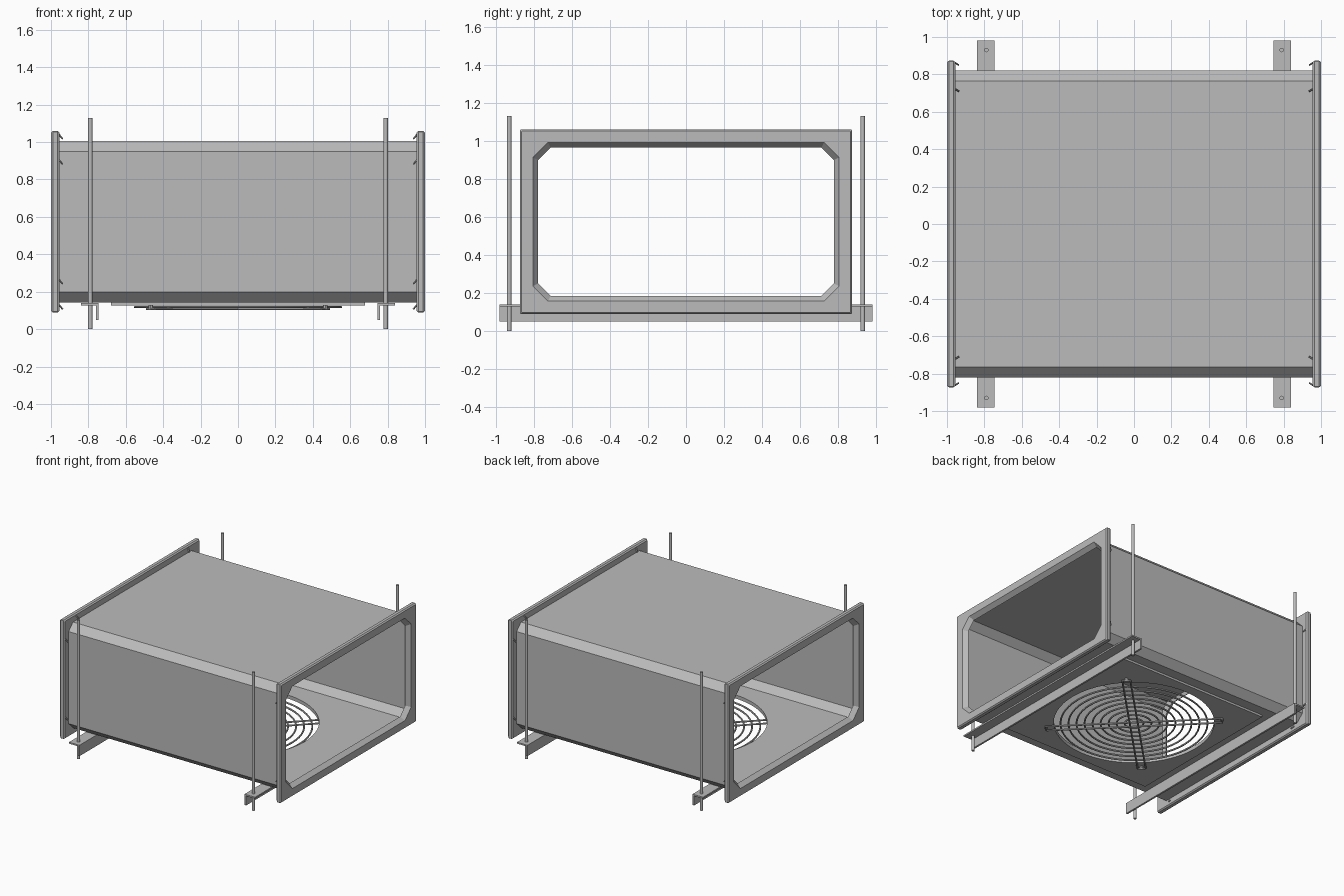
import bpy, bmesh, math
from mathutils import Matrix, Vector

cube = bpy.data.objects.get("Cube")
if cube:
    bpy.data.objects.remove(cube, do_unlink=True)

steel = bpy.data.materials.new("galvanised_grey")
steel.use_nodes = True
GREY = (0.5, 0.5, 0.5, 1)
steel.diffuse_color = GREY
steel.node_tree.nodes["Principled BSDF"].inputs["Base Color"].default_value = GREY
MID_Z = 0.574


def finish(name, bm, smooth=False):
    bmesh.ops.recalc_face_normals(bm, faces=bm.faces[:])
    mesh = bpy.data.meshes.new(name)
    bm.to_mesh(mesh)
    bm.free()
    mesh.materials.append(steel)
    ob = bpy.data.objects.new(name, mesh)
    bpy.context.collection.objects.link(ob)
    bpy.ops.object.select_all(action="DESELECT")
    ob.select_set(True)
    bpy.context.view_layer.objects.active = ob
    if smooth:
        bpy.ops.object.shade_smooth_by_angle(angle=math.radians(40))
    return ob


def octagon(bm, x, hy, hz, c):
    """Rectangle with cut corners, standing across the x axis."""
    pts = [(hy, hz - c), (hy - c, hz), (c - hy, hz), (-hy, hz - c),
           (-hy, c - hz), (c - hy, -hz), (hy - c, -hz), (hy, c - hz)]
    return [bm.verts.new((x, y, MID_Z + z)) for y, z in pts]


def ring_loft(name, sections):
    """Joins octagons one after another and closes the last onto the first."""
    bm = bmesh.new()
    loops = [octagon(bm, *s) for s in sections]
    for a, b in zip(loops, loops[1:] + loops[:1]):
        for i in range(8):
            j = (i + 1) % 8
            bm.faces.new((a[i], a[j], b[j], b[i]))
    return finish(name, bm)


def box(name, lo, hi):
    bm = bmesh.new()
    lo, hi = Vector(lo), Vector(hi)
    m = Matrix.Translation((lo + hi) / 2) @ Matrix.Diagonal((*(hi - lo), 1))
    bmesh.ops.create_cube(bm, size=1, matrix=m)
    return finish(name, bm)


def rod(name, a, b, r, sides=12):
    bm = bmesh.new()
    a, b = Vector(a), Vector(b)
    turn = (b - a).to_track_quat("Z", "Y").to_matrix().to_4x4()
    bmesh.ops.create_cone(bm, cap_ends=True, segments=sides, radius1=r, radius2=r,
                          depth=(b - a).length,
                          matrix=Matrix.Translation((a + b) / 2) @ turn)
    return finish(name, bm, True)


def wire_ring(name, radius, z, r, steps=56, sides=6):
    bm = bmesh.new()
    loops = []
    for i in range(steps):
        t = math.tau * i / steps
        loop = []
        for k in range(sides):
            p = math.tau * k / sides
            d = radius + r * math.cos(p)
            loop.append(bm.verts.new((d * math.cos(t), d * math.sin(t), z + r * math.sin(p))))
        loops.append(loop)
    for i, a in enumerate(loops):
        b = loops[(i + 1) % steps]
        for k in range(sides):
            n = (k + 1) % sides
            bm.faces.new((a[k], a[n], b[n], b[k]))
    return finish(name, bm, True)


def cut_fan_hole(ob):
    cutter = rod("hole_cutter", (0, 0, 0), (0, 0, 0.3), 0.6, 64)
    cutter.hide_render = True
    mod = ob.modifiers.new("fan_hole", "BOOLEAN")
    mod.operation = "DIFFERENCE"
    mod.solver = "EXACT"
    mod.object = cutter
    bpy.context.view_layer.objects.active = ob
    bpy.ops.object.modifier_apply(modifier=mod.name)
    bpy.data.objects.remove(cutter, do_unlink=True)


# Sheet metal duct, open at both ends
duct = ring_loft("duct", [(-0.965, 0.82, 0.432, 0.056), (0.965, 0.82, 0.432, 0.056),
                          (0.965, 0.808, 0.42, 0.052), (-0.965, 0.808, 0.42, 0.052)])
cut_fan_hole(duct)

# Fan mounting plate under the duct
plate = box("fan_plate", (-0.68, -0.68, 0.125), (0.68, 0.68, 0.143))
cut_fan_hole(plate)

# End flanges with rounded rims and sloping mouths
for side, s in (("left", 1), ("right", -1)):
    ring_loft(side + "_flange", [
        (s * 0.955, 0.812, 0.424, 0.06), (s * 0.955, 0.865, 0.477, 0.004),
        (s * 0.965, 0.873, 0.485, 0.004), (s * 0.99, 0.873, 0.485, 0.004),
        (s * 1.0, 0.865, 0.477, 0.004), (s * 1.0, 0.806, 0.418, 0.08),
        (s * 0.965, 0.778, 0.39, 0.065)])

    # Corner fastener tips on the inner face of the flange
    for sy in (-1, 1):
        for sz in (-1, 1):
            for y, z in ((0.85, 0.32), (0.71, 0.455)):
                p = Vector((s * 0.938, sy * y, MID_Z + sz * z))
                rod(side + "_corner_fastener", p + Vector((0, 0, -0.012)),
                    p + Vector((s * 0.018, sy * 0.012, 0.01)), 0.005, 6)

    # Angle rail: flat flange above, upright web on the inner side
    xs = sorted((s * 0.745, s * 0.84))
    box(side + "_rail_top", (xs[0], -0.98, 0.127), (xs[1], 0.98, 0.139))
    xs = sorted((s * 0.745, s * 0.76))
    box(side + "_rail_web", (xs[0], -0.98, 0.05), (xs[1], 0.98, 0.139))

    # Threaded hanger rods
    for end, y in (("front", -0.93), ("back", 0.93)):
        rod(f"{end}_{side}_hanger_rod", (s * 0.79, y, 0), (s * 0.79, y, 1.13), 0.012)

# Wire fan guard: concentric rings on paired diagonal spokes
for i in range(9):
    wire_ring("guard_ring", 0.07 + 0.06 * i, 0.118, 0.007)
for angle in (45, 135):
    t = math.radians(angle)
    along = Vector((math.cos(t), math.sin(t), 0))
    across = Vector((-along.y, along.x, 0))
    for off in (-0.03, 0.03):
        mid = across * off + Vector((0, 0, 0.108))
        rod("guard_spoke", mid - along * 0.66, mid + along * 0.66, 0.007, 8)
    for end in (-1, 1):
        tip = along * end * 0.66 + Vector((0, 0, 0.108))
        rod("guard_spoke_end", tip - across * 0.03, tip + across * 0.03, 0.007, 8)
        rod("guard_fixing", tip, tip + Vector((0, 0, 0.02)), 0.012, 8)
